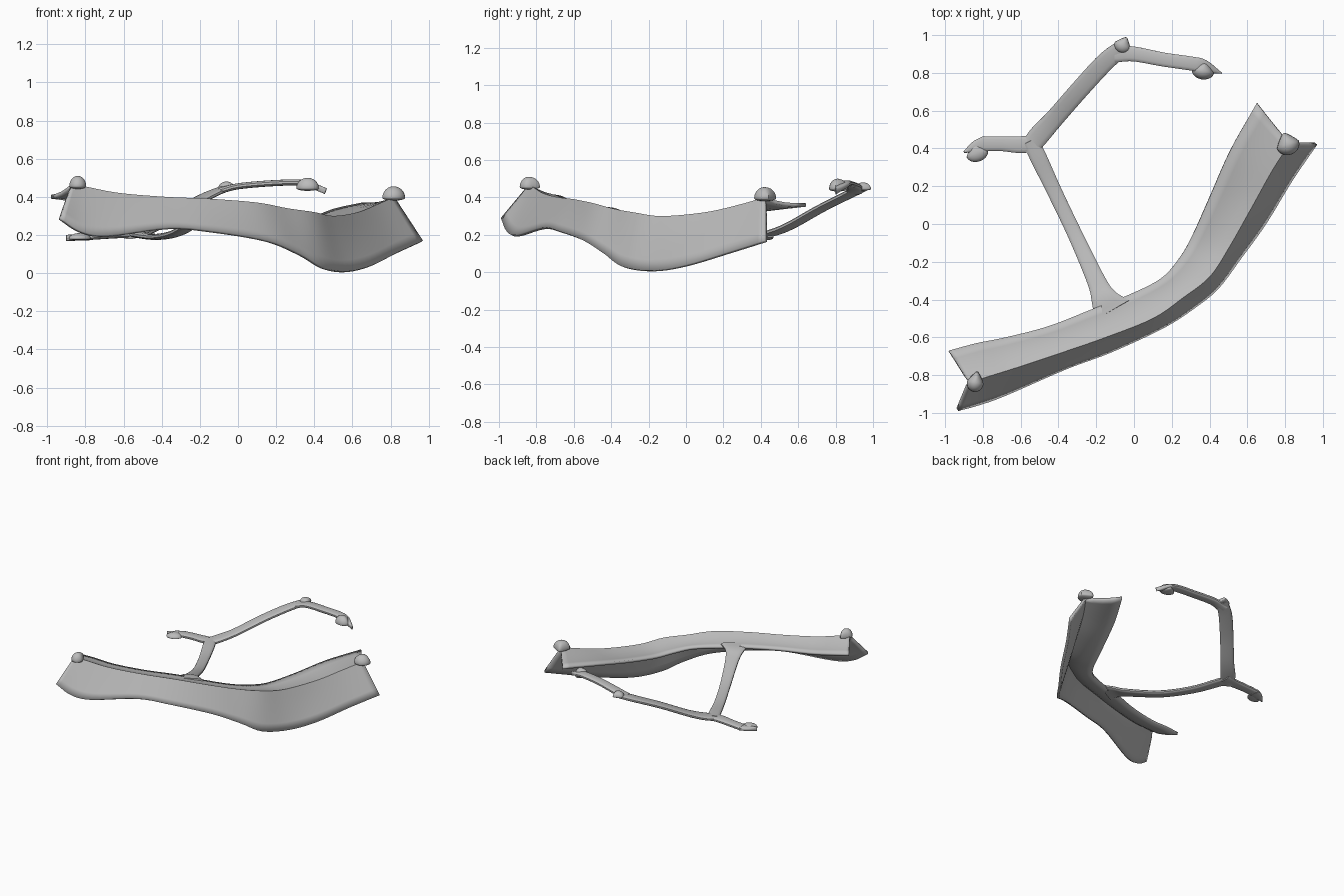
import bpy
import bmesh
import math
from mathutils import Vector, Matrix

if "Cube" in bpy.data.objects:
    bpy.data.objects.remove(bpy.data.objects["Cube"], do_unlink=True)

grey = bpy.data.materials.new("plain grey")
grey.use_nodes = True
colour = (0.5, 0.5, 0.5, 1)
grey.diffuse_color = colour
grey.node_tree.nodes["Principled BSDF"].inputs["Base Color"].default_value = colour


def spline(points, steps):
    """Sample a smooth curve through the points (any dimension)."""
    pts = [Vector(p) for p in points]
    pts = [pts[0] * 2 - pts[1]] + pts + [pts[-1] * 2 - pts[-2]]
    result = []
    for a, b, c, d in zip(pts, pts[1:], pts[2:], pts[3:]):
        for k in range(steps):
            t = k / steps
            result.append(b + (c - a) * (t / 2)
                          + (a * 2 - b * 5 + c * 4 - d) * (t * t / 2)
                          + (b * 3 - a - c * 3 + d) * (t ** 3 / 2))
    return result + [pts[-2]]


def finish(name, bm, angle=40):
    """Turn a bmesh into a named, smooth shaded object."""
    bmesh.ops.recalc_face_normals(bm, faces=bm.faces)
    mesh = bpy.data.meshes.new(name)
    bm.to_mesh(mesh)
    bm.free()
    mesh.materials.append(grey)
    obj = bpy.data.objects.new(name, mesh)
    bpy.context.collection.objects.link(obj)
    bpy.ops.object.select_all(action="DESELECT")
    obj.select_set(True)
    bpy.context.view_layer.objects.active = obj
    bpy.ops.object.shade_smooth_by_angle(angle=math.radians(angle))
    return obj


def loft(rows, closed):
    """Bridge equal rows of points into a skin, capped when the rows are loops."""
    bm = bmesh.new()
    rings = [[bm.verts.new(p) for p in row] for row in rows]
    count = len(rings[0])
    for r, s in zip(rings, rings[1:]):
        for j in range(count if closed else count - 1):
            k = (j + 1) % count
            bm.faces.new((r[j], r[k], s[k], s[j]))
    if closed:
        bm.faces.new(rings[0])
        bm.faces.new(rings[-1])
    return bm


def arm(name, path, thick=0.032, sides=14):
    """Sweep a flat rounded section along x, y, z, width points."""
    pts = spline([Vector(p) for p in path], 6)
    rows = []
    for i, p in enumerate(pts):
        way = (pts[min(i + 1, len(pts) - 1)] - pts[max(i - 1, 0)]).xyz.normalized()
        side = way.cross(Vector((0, 0, 1))).normalized()
        up = side.cross(way)
        row = []
        for j in range(sides):
            a = math.tau * (j + 0.5) / sides
            u, v = (math.copysign(abs(f) ** 0.7, f) for f in (math.cos(a), math.sin(a)))
            row.append(p.xyz + side * u * p.w / 2 + up * v * thick / 2)
        rows.append(row)
    return finish(name, loft(rows, True))


def clip(name, place, size, turn, tilt=0):
    """Half dome drawn out to a point at its rear, with a flat underside."""
    bm = bmesh.new()
    bmesh.ops.create_uvsphere(bm, u_segments=20, v_segments=12, radius=1)
    for v in bm.verts:
        if v.co.y > 0:
            v.co.x *= 1 - 0.6 * v.co.y
            v.co.y *= 1.2
        if v.co.z < 0:
            v.co.z *= 0.25
    bm.transform(Matrix.Translation(place)
                 @ Matrix.Rotation(math.radians(turn), 4, "Z")
                 @ Matrix.Rotation(math.radians(tilt), 4, "X")
                 @ Matrix.Diagonal((*size, 1)))
    return finish(name, bm)


# Curved angle-section band: inner edge, ridge and lower edge rails
inner = [(-.98, -.67, .41), (-.83, -.63, .39), (-.68, -.6, .37), (-.45, -.54, .36),
         (-.22, -.45, .35), (-.04, -.38, .33), (.14, -.29, .31), (.24, -.18, .29),
         (.31, -.06, .28), (.4, .14, .3), (.51, .39, .34), (.65, .64, .37)]
ridge = [(-.87, -.84, .47), (-.78, -.81, .45), (-.62, -.76, .42), (-.38, -.68, .4),
         (-.15, -.6, .39), (.1, -.5, .37), (.26, -.39, .34), (.4, -.28, .32),
         (.5, -.13, .3), (.63, .1, .32), (.73, .28, .36), (.82, .42, .4)]
lower = [(-.93, -.99, .29), (-.82, -.96, .22), (-.68, -.91, .2), (-.36, -.77, .24),
         (-.12, -.68, .22), (.16, -.55, .17), (.33, -.44, .1), (.45, -.34, .03),
         (.57, -.18, .01), (.7, 0, .04), (.84, .23, .11), (.97, .42, .17)]
rows = []
for i, r, l in zip(*(spline(rail, 5) for rail in (inner, ridge, lower))):
    flange = [i.lerp(r, k / 4) - Vector((0, 0, 0.012 * math.sin(math.pi * k / 4)))
              for k in range(4)]
    skirt = [r.lerp(l, k / 5) for k in range(6)]
    rows.append(flange + skirt)
band = finish("angled_band", loft(rows, False), 35)
shell = band.modifiers.new("thickness", "SOLIDIFY")
shell.thickness = 0.02
# Make the outer skin face up and outward, so thickness grows inward
if band.data.polygons[0].normal.z < 0:
    band.data.flip_normals()
shell.offset = -1

# Strut dipping from the band to the rear fork
arm("strut", [(-.12, -.46, .335, .22), (-.16, -.39, .325, .14), (-.2, -.3, .29, .1),
              (-.31, -.06, .215, .08), (-.42, .17, .19, .08), (-.51, .36, .2, .09),
              (-.55, .44, .205, .08)])

# Fork arms
arm("left_fork_arm", [(-.57, .38, .195, .09), (-.51, .46, .21, .11), (-.42, .56, .25, .1),
                      (-.28, .72, .34, .1), (-.15, .86, .41, .1), (-.05, .94, .45, .09)])
arm("right_fork_arm", [(-.5, .43, .2, .09), (-.6, .42, .2, .09), (-.7, .425, .195, .08),
                       (-.8, .425, .188, .08)])
arm("end_arm", [(-.1, .9, .43, .09), (0, .9, .455, .08), (.16, .87, .47, .075),
                (.3, .85, .475, .075), (.37, .835, .465, .07), (.46, .8, .43, .008)])

# Clips at the ends and corner
clip("left_band_clip", (.815, .42, .395), (.062, .055, .06), 20)
clip("right_band_clip", (-.84, -.84, .455), (.045, .05, .055), -10)
clip("right_fork_clip", (-.83, .375, .18), (.06, .045, .03), 20)
clip("end_clip", (.365, .81, .445), (.06, .045, .055), -10)
clip("corner_clip", (-.06, .945, .445), (.045, .04, .035), -25)
arm("right_fork_tip", [(-.78, .43, .188, .08), (-.84, .41, .186, .06), (-.9, .38, .185, .01)])
